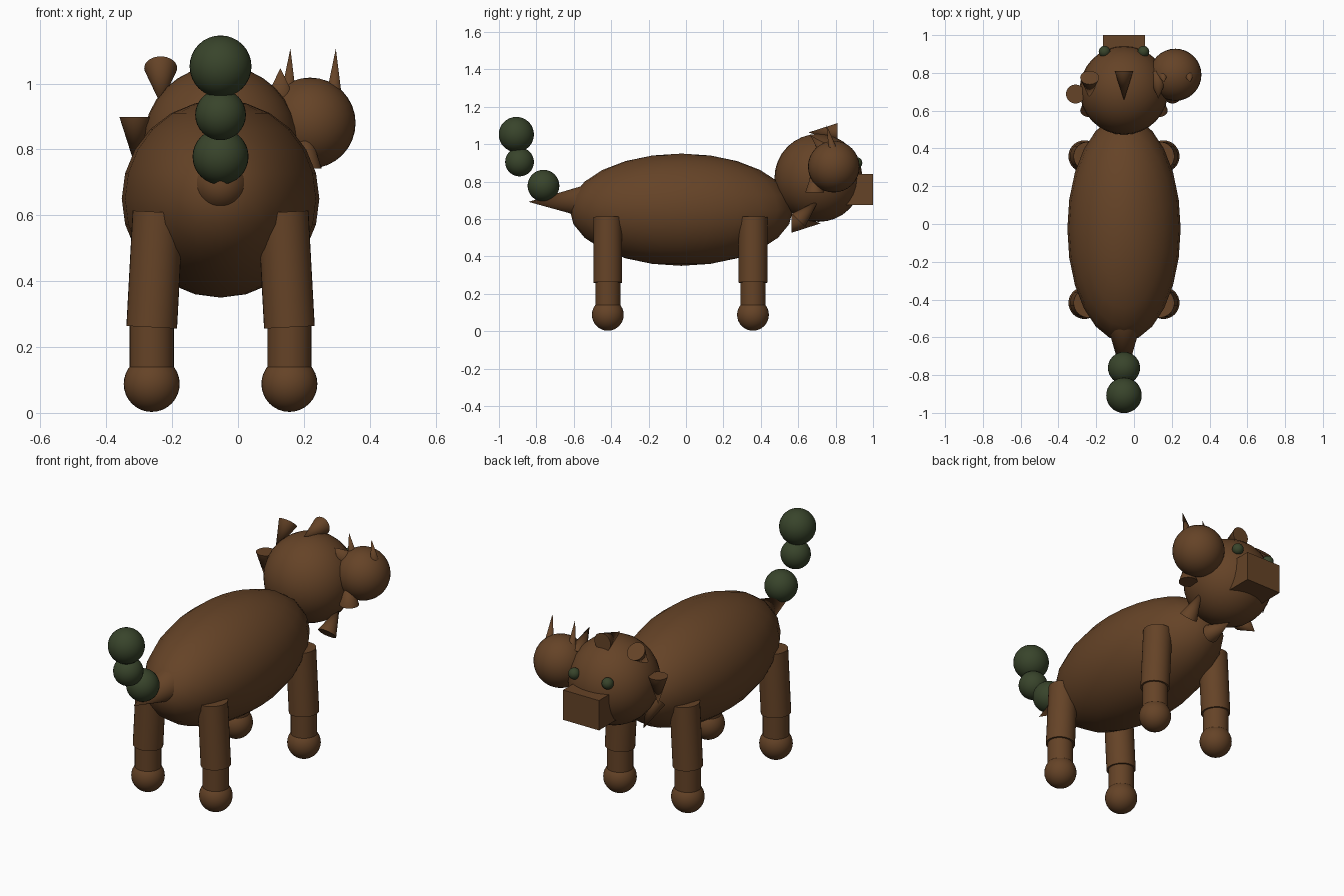
import bpy, math
from mathutils import Vector

if "Cube" in bpy.data.objects:
    bpy.data.objects.remove(bpy.data.objects["Cube"])

CX = -0.053  # symmetry plane of the animal


def material(name, colour):
    m = bpy.data.materials.new(name)
    m.diffuse_color = (*colour, 1)
    m.use_nodes = True
    m.node_tree.nodes["Principled BSDF"].inputs["Base Color"].default_value = m.diffuse_color
    return m


BROWN = material("brown_fur", (0.130, 0.056, 0.020))
GREEN = material("dark_green", (0.040, 0.058, 0.024))


def finish(name, mat, smooth=True):
    ob = bpy.context.object
    ob.name = name
    ob.data.materials.append(mat)
    if smooth:
        bpy.ops.object.shade_smooth_by_angle(angle=math.radians(35))
    return ob


def ball(name, loc, radius, mat=BROWN, scale=(1, 1, 1), segs=32, rings=16):
    bpy.ops.mesh.primitive_uv_sphere_add(segments=segs, ring_count=rings, radius=radius, location=loc)
    bpy.context.object.scale = scale
    bpy.ops.object.transform_apply(location=False, rotation=False)
    return finish(name, mat)


def rod(name, start, end, r1, r2=0.0, mat=BROWN):
    """Cone or cylinder running from start (radius r1) to end (radius r2)."""
    a, b = Vector(start), Vector(end)
    bpy.ops.mesh.primitive_cone_add(vertices=32, radius1=r1, radius2=r2, depth=(b - a).length,
                                    location=(a + b) / 2,
                                    rotation=(b - a).to_track_quat('Z', 'Y').to_euler())
    return finish(name, mat)


# Body
ball("body", (CX, -0.025, 0.65), 0.3, scale=(1, 1.99, 1), segs=24, rings=12)

# Legs: leaning upper leg, straight lower leg, round paw
for end, y in (("rear", -0.418), ("front", 0.358)):
    for side, s in (("left", -1), ("right", 1)):
        x = CX + s * 0.209
        tag = f"{end}_{side}"
        rod(f"upper_leg_{tag}", (x, y, 0.26), (x - s * 0.019, y, 0.61), 0.077, 0.077)
        rod(f"lower_leg_{tag}", (x, y, 0.08), (x, y, 0.27), 0.067, 0.067)
        ball(f"paw_{tag}", (x, y, 0.088), 0.085)

# Main head, snout and eyes
ball("head", (CX, 0.708, 0.82), 0.235)
bpy.ops.mesh.primitive_cube_add(size=1, location=(CX, 0.89, 0.757))
bpy.context.object.scale = (0.222, 0.22, 0.166)
bpy.ops.object.transform_apply(location=False, rotation=False)
finish("snout", BROWN, smooth=False)
for side, s in (("left", -1), ("right", 1)):
    ball(f"eye_{side}", (CX + s * 0.103, 0.912, 0.90), 0.031, GREEN, segs=16, rings=8)

# Mane: ring of cones, each turned about x by its place in the ring
for i in range(8):
    a = i * math.pi / 4
    c = Vector((CX + 0.257 * math.cos(a), 0.688 + 0.045 * math.sin(a), 0.82 + 0.243 * math.sin(a)))
    d = Vector((0, -math.sin(a), math.cos(a))) * 0.078
    rod(f"mane_tuft_{i}", c - d, c + d, 0.05)

# Second, horned head on the right shoulder of the first
ball("side_head", (0.219, 0.79, 0.88), 0.138)
for side, s in (("left", -1), ("right", 1)):
    x = 0.222 + s * 0.069
    rod(f"horn_{side}", (x, 0.79, 0.955), (x + 0.006, 0.75, 1.106), 0.025)

# Tail: cone root with stacked green balls
rod("tail_root", (CX, -0.50, 0.695), (CX, -0.842, 0.692), 0.098)
for i, (y, z, r) in enumerate(((-0.762, 0.778, 0.085), (-0.89, 0.905, 0.077), (-0.907, 1.052, 0.094))):
    ball(f"tail_ball_{i}", (CX, y, z), r, GREEN)
